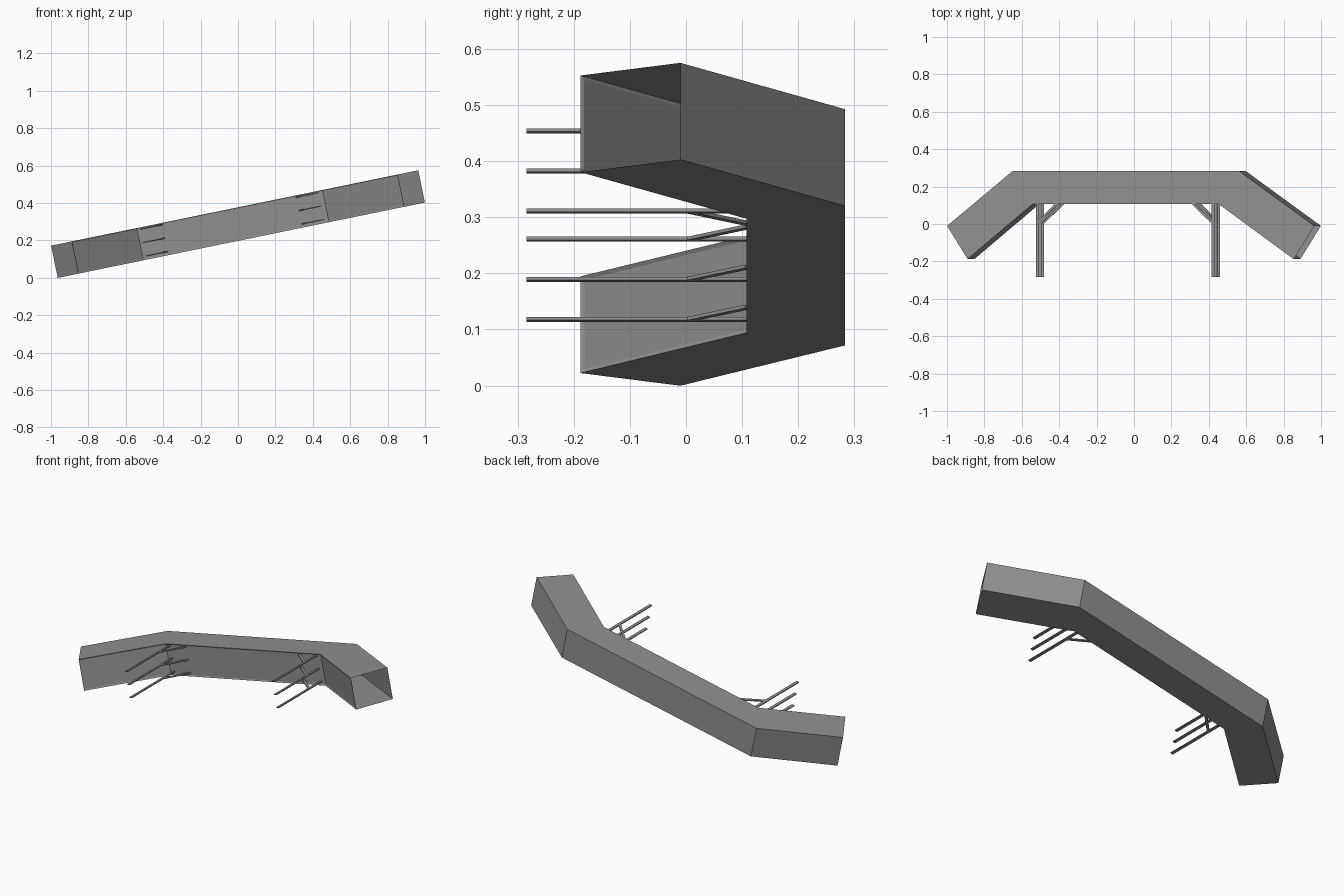
import bpy, bmesh, math
from mathutils import Matrix, Vector

if "Cube" in bpy.data.objects:
    bpy.data.objects.remove(bpy.data.objects["Cube"])

# Everything is modelled level, then tilted about the y axis
TILT = Matrix.Translation((0, 0, 0.2875)) @ Matrix.Rotation(-math.radians(11.6), 4, 'Y')
H = 0.088

# Dark grey for all parts
grey = bpy.data.materials.new("dark_grey")
grey.diffuse_color = (0.28, 0.28, 0.28, 1)
grey.use_nodes = True
grey.node_tree.nodes["Principled BSDF"].inputs["Base Color"].default_value = grey.diffuse_color


def add_object(name, bm):
    bm.transform(TILT)
    me = bpy.data.meshes.new(name)
    bm.to_mesh(me)
    bm.free()
    me.materials.append(grey)
    ob = bpy.data.objects.new(name, me)
    bpy.context.collection.objects.link(ob)
    return ob


def bar(bm, a, b, width, thick):
    # rectangular bar between two points lying in a level plane
    a, b = Vector(a), Vector(b)
    d = b - a
    m = (Matrix.Translation((a + b) / 2)
         @ Matrix.Rotation(math.atan2(d.y, d.x), 4, 'Z')
         @ Matrix.Diagonal((d.length, width, thick, 1)))
    bmesh.ops.create_cube(bm, size=1, matrix=m)


# Bent hollow duct, open at both ends
outer = [(-1.002, -0.01), (-0.645, 0.283), (0.592, 0.283), (1.002, -0.01)]
inner = [(-0.89, -0.188), (-0.533, 0.108), (0.478, 0.108), (0.89, -0.188)]
bm = bmesh.new()
rings = []
for o, i in zip(outer, inner):
    rings.append([bm.verts.new(p) for p in
                  ((*o, H), (*i, H), (*i, -H), (*o, -H))])
front = []
for r, s in zip(rings, rings[1:]):
    for k in range(4):
        n = (k + 1) % 4
        f = bm.faces.new((r[n], s[n], s[k], r[k]))
        if k == 1:
            front.append(f)
bm.normal_update()
# Shallow recessed panel along the inner wall
bmesh.ops.inset_region(bm, faces=front, thickness=0.007, depth=-0.003,
                       use_boundary=True, use_even_offset=True)
add_object("bent_duct", bm)

# Two brackets of three rods, each rod with a diagonal brace toward the middle
for name, u, side in (("left_bracket", -0.512, 1), ("right_bracket", 0.448, -1)):
    bm = bmesh.new()
    for w in (0.078, 0.005, -0.068):
        bar(bm, (u, -0.284, w), (u, 0.112, w), 0.015, 0.006)
        bar(bm, (u, 0.005, w), (u + side * 0.11, 0.11, w), 0.014, 0.006)
    add_object(name, bm)
